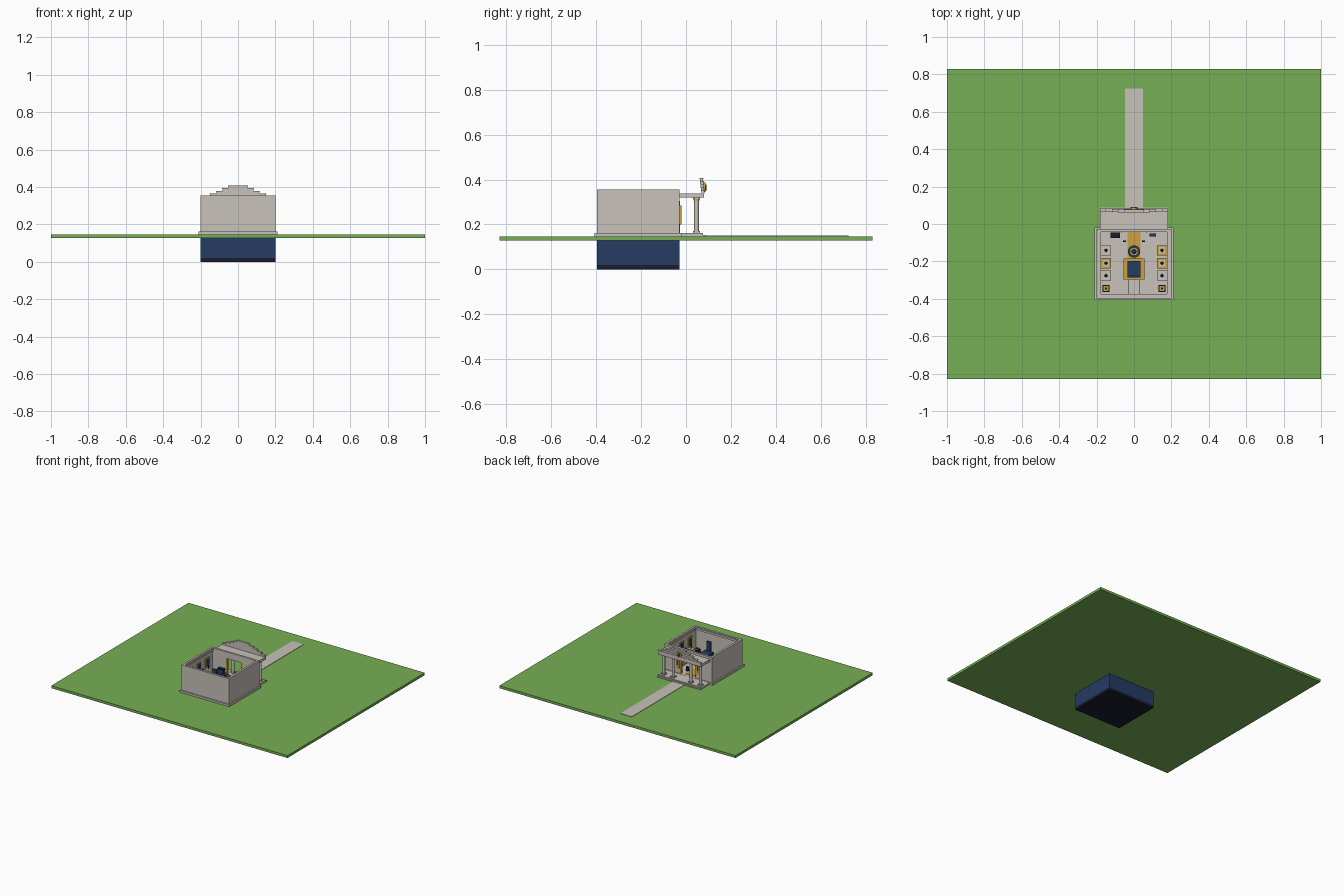
import bpy
import math


def material(name, rgb):
    m = bpy.data.materials.new(name)
    m.diffuse_color = (*rgb, 1)
    return m


STONE = material("warm stone", (0.58, 0.54, 0.49))
GRASS = material("grass green", (0.18, 0.43, 0.09))
NAVY = material("navy blue", (0.018, 0.045, 0.125))
DARK = material("dark blue black", (0.009, 0.012, 0.025))
GOLD = material("gold", (0.62, 0.36, 0.045))


def finish(name, mat):
    ob = bpy.context.object
    ob.name = name
    ob.data.materials.append(mat)
    return ob


def box(name, mat, x0, x1, y0, y1, z0, z1):
    """Box from its limits on each axis."""
    bpy.ops.mesh.primitive_cube_add(
        size=1, location=((x0 + x1) / 2, (y0 + y1) / 2, (z0 + z1) / 2))
    bpy.context.object.scale = (x1 - x0, y1 - y0, z1 - z0)
    return finish(name, mat)


def block(name, mat, x, y, half_x, half_y, z0, z1):
    return box(name, mat, x - half_x, x + half_x, y - half_y, y + half_y, z0, z1)


def tube(name, mat, x, y, r, z0, z1, sides=16):
    bpy.ops.mesh.primitive_cylinder_add(
        vertices=sides, radius=r, depth=z1 - z0, location=(x, y, (z0 + z1) / 2))
    ob = finish(name, mat)
    bpy.ops.object.shade_smooth_by_angle()
    return ob


def ball(name, mat, x, y, z, r):
    bpy.ops.mesh.primitive_uv_sphere_add(segments=12, ring_count=8, radius=r, location=(x, y, z))
    ob = finish(name, mat)
    bpy.ops.object.shade_smooth()
    return ob


# Ground, path and cellar
box("lawn", GRASS, -1, 1, -0.83, 0.83, 0.128, 0.147)
box("path", STONE, -0.048, 0.048, 0.08, 0.725, 0.146, 0.15)
box("cellar", NAVY, -0.2, 0.2, -0.397, -0.028, 0.02, 0.13)
box("cellar_floor", DARK, -0.2, 0.2, -0.397, -0.028, 0, 0.02)

# Plinth and porch floor
box("plinth", STONE, -0.21, 0.21, -0.407, -0.02, 0.147, 0.162)
box("porch_floor", STONE, -0.183, 0.183, -0.02, 0.075, 0.147, 0.161)
box("porch_step", STONE, -0.183, 0.183, 0.075, 0.087, 0.147, 0.153)

# Walls with a doorway towards the porch
FLOOR, TOP = 0.162, 0.355
box("south_wall", STONE, -0.2, 0.2, -0.397, -0.381, FLOOR, TOP)
box("inner_cornice_south", STONE, -0.184, 0.184, -0.381, -0.373, 0.335, 0.35)
box("south_wall_trim", DARK, -0.18, 0.18, -0.381, -0.376, 0.162, 0.172)
for s in (-1, 1):
    block("side_wall", STONE, s * 0.192, -0.2125, 0.008, 0.1685, FLOOR, TOP)
    block("inner_cornice", STONE, s * 0.181, -0.2125, 0.004, 0.1685, 0.335, 0.35)
    block("door_wall", STONE, s * 0.134, -0.036, 0.066, 0.008, FLOOR, TOP)
    # Gold banners beside the doorway
    block("banner", GOLD, s * 0.087, -0.025, 0.014, 0.004, 0.2, 0.285)
    block("banner_panel", NAVY, s * 0.087, -0.0205, 0.006, 0.001, 0.225, 0.26)
    # Door jambs
    block("door_jamb", GOLD, s * 0.066, -0.036, 0.003, 0.009, FLOOR, 0.305)
box("door_lintel", STONE, -0.068, 0.068, -0.044, -0.028, 0.305, TOP)

# Porch columns and roof
for x in (-0.155, -0.075, 0.075, 0.155):
    block("column_base", STONE, x, 0.047, 0.015, 0.015, 0.161, 0.17)
    tube("column", STONE, x, 0.047, 0.0105, 0.17, 0.308)
    tube("column_capital", GOLD, x, 0.047, 0.013, 0.306, 0.313)
    block("capital_slab", STONE, x, 0.047, 0.015, 0.015, 0.313, 0.32)
box("porch_roof", STONE, -0.183, 0.183, -0.028, 0.08, 0.319, 0.338)

# Stepped gable and medallion
for i, half in enumerate((0.18, 0.15, 0.115, 0.083, 0.05)):
    z = 0.338 + i * 0.0138
    y = 0.075 - i * 0.0015
    box("gable_step", STONE, -half, half, y - 0.007, y + 0.007, z, z + 0.0138)
    box("gable_step_cap", STONE, -half - 0.003, half + 0.003, y - 0.008, y + 0.009,
        z + 0.0098, z + 0.0138)
medal = tube("medallion", GOLD, 0, 0.083, 0.021, 0.36, 0.37, 20)
medal.rotation_euler.x = math.pi / 2
core = tube("medallion_core", NAVY, 0, 0.089, 0.013, 0.363, 0.367, 20)
core.rotation_euler.x = math.pi / 2

# Carpet, rug and floor strips
box("carpet", GOLD, -0.035, 0.035, -0.19, -0.044, 0.162, 0.165)
box("rug", GOLD, -0.056, 0.056, -0.297, -0.185, 0.162, 0.175)
for s in (-1, 1):
    block("floor_strip", DARK, s * 0.031, -0.337, 0.0015, 0.038, 0.162, 0.165)

# Central dais with tall back
box("dais", NAVY, -0.036, 0.036, -0.285, -0.198, 0.175, 0.255)
box("dais_back", NAVY, -0.018, 0.018, -0.285, -0.272, 0.255, 0.33)

# Round table
tube("table_foot", GOLD, 0, -0.147, 0.02, 0.165, 0.215)
tube("table_top", NAVY, 0, -0.147, 0.033, 0.215, 0.228, 24)
tube("table_inlay", GOLD, 0, -0.147, 0.02, 0.228, 0.231, 24)
ball("table_orb", NAVY, 0, -0.147, 0.24, 0.013)

# Display pedestals along both side walls
for s in (-1, 1):
    for i, y in enumerate((-0.141, -0.21, -0.276)):
        gilded = i == 1 or (s > 0 and i == 0)
        block("pedestal_base", STONE, s * 0.15, y, 0.028, 0.028, 0.162, 0.17)
        block("pedestal", STONE, s * 0.15, y, 0.022, 0.022, 0.17, 0.225)
        block("pedestal_top", GOLD if gilded else STONE, s * 0.15, y, 0.027, 0.027, 0.225, 0.232)
        block("pedestal_plate", STONE, s * 0.15, y, 0.017, 0.017, 0.232, 0.235)
        tube("exhibit_stem", GOLD, s * 0.15, y, 0.004, 0.235, 0.255, 8)
        ball("exhibit", DARK, s * 0.15, y, 0.26, 0.008)
    # Gilded chest in each far corner
    block("chest", DARK, s * 0.15, -0.345, 0.018, 0.018, 0.162, 0.205)
    block("chest_lid", GOLD, s * 0.15, -0.345, 0.013, 0.013, 0.205, 0.21)
    block("chest_lock", DARK, s * 0.15, -0.345, 0.006, 0.006, 0.21, 0.215)
    # Framed panels on the side walls
    for y in (-0.11, -0.21, -0.31):
        block("wall_frame", GOLD, s * 0.182, y, 0.003, 0.025, 0.235, 0.305)
        block("wall_picture", NAVY, s * 0.1785, y, 0.001, 0.018, 0.245, 0.295)
    block("stool", DARK, s * 0.052, -0.092, 0.008, 0.005, 0.162, 0.195)

# Desk and small furniture beside the doorway
block("desk", NAVY, -0.1, -0.06, 0.023, 0.013, 0.162, 0.22)
block("desk_top", DARK, -0.1, -0.06, 0.025, 0.014, 0.22, 0.226)
block("cabinet", NAVY, 0.1, -0.058, 0.018, 0.008, 0.162, 0.23)
